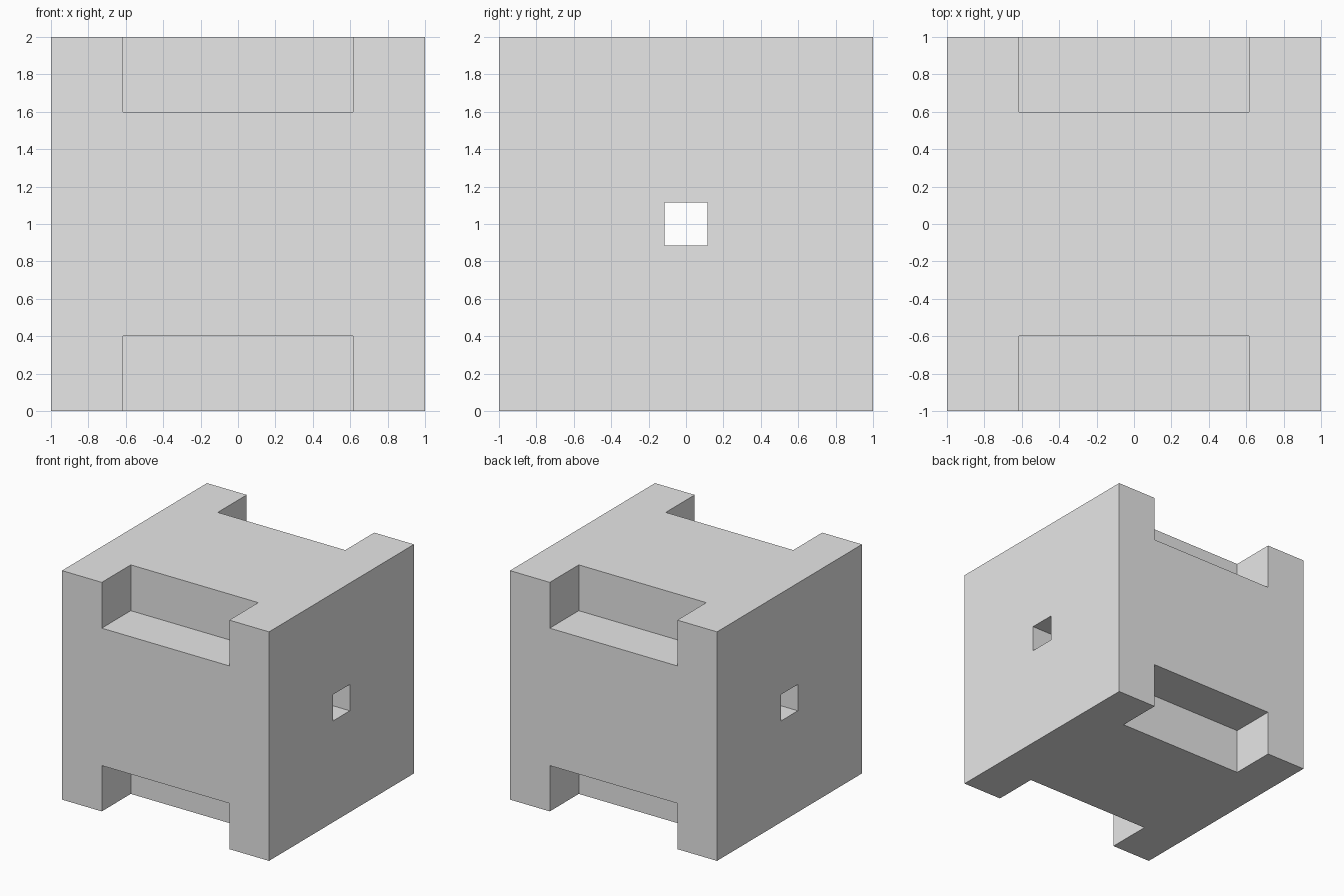
import bpy

# Remove the default cube
default = bpy.data.objects.get("Cube")
if default:
    bpy.data.objects.remove(default, do_unlink=True)

# Single flat grey
grey = bpy.data.materials.new("plain_grey")
grey.use_nodes = True
colour = (0.8, 0.8, 0.8, 1)
grey.diffuse_color = colour
grey.node_tree.nodes["Principled BSDF"].inputs["Base Color"].default_value = colour


def box(name, centre, size):
    bpy.ops.mesh.primitive_cube_add(size=1, location=centre)
    obj = bpy.context.object
    obj.name = name
    obj.scale = size
    bpy.ops.object.transform_apply(location=False, rotation=False, scale=True)
    obj.data.materials.append(grey)
    return obj


def cut(target, cutter):
    cutter.hide_render = True
    mod = target.modifiers.new("cut", "BOOLEAN")
    mod.operation = "DIFFERENCE"
    mod.solver = "EXACT"
    mod.object = cutter
    bpy.context.view_layer.objects.active = target
    bpy.ops.object.modifier_apply(modifier=mod.name)
    bpy.data.objects.remove(cutter, do_unlink=True)


# Main block
block = box("notched_block", (0, 0, 1), (2, 2, 2))

# Notches in the four long edges, centred on each edge
notch_length, notch_depth = 1.232, 0.4
for y in (-1, 1):
    for z in (0, 2):
        cut(block, box("edge_notch", (0, y, z),
                       (notch_length, notch_depth * 2, notch_depth * 2)))

# Square hole from side to side
cut(block, box("through_hole", (0, 0, 1), (3, 0.23, 0.23)))
